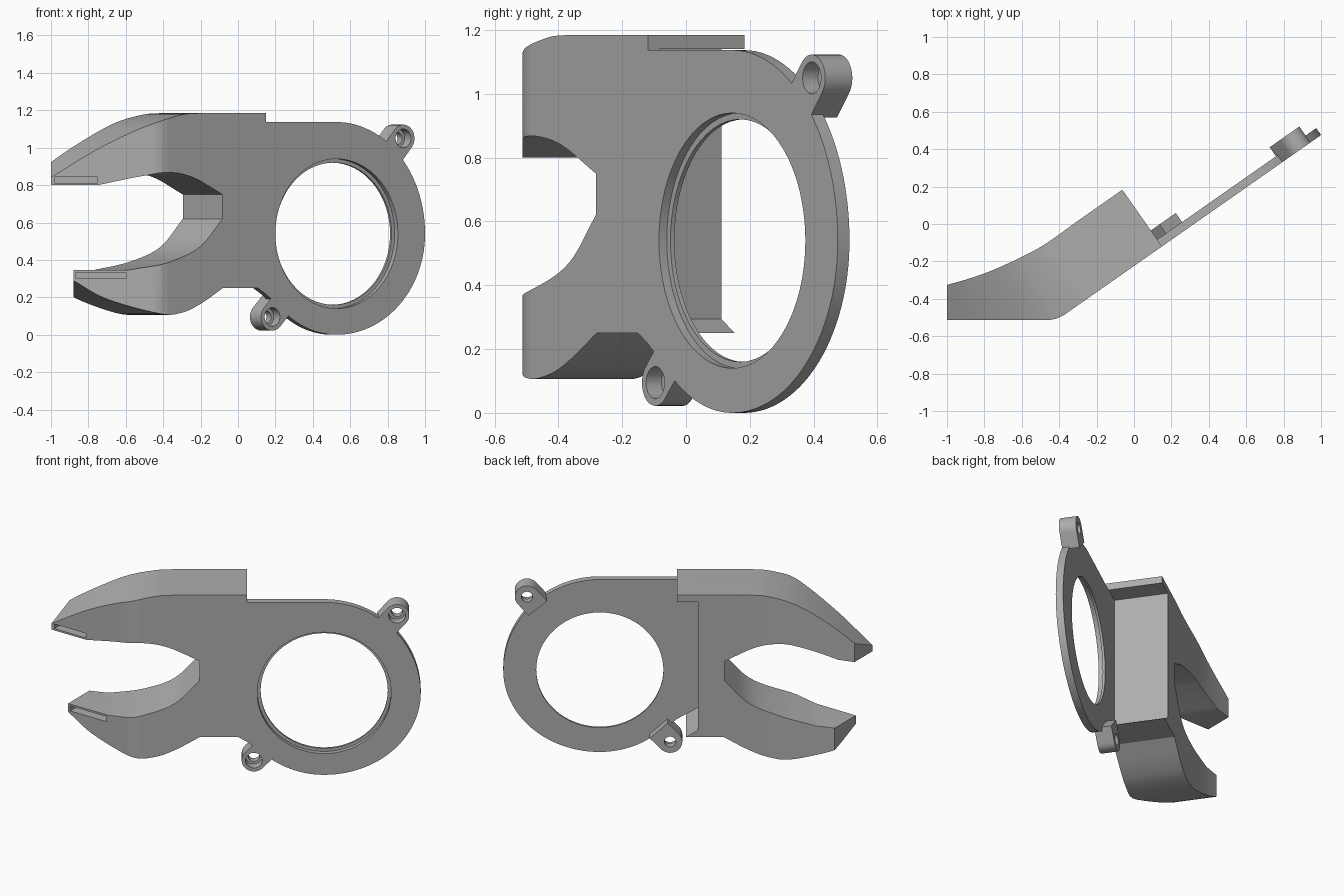
import bpy, bmesh, math
from mathutils import Vector

cube = bpy.data.objects.get("Cube")
if cube:
    bpy.data.objects.remove(cube, do_unlink=True)

grey = bpy.data.materials.new("plain_grey")
grey.use_nodes = True
colour = (0.42, 0.42, 0.42, 1)
grey.diffuse_color = colour
grey.node_tree.nodes["Principled BSDF"].inputs["Base Color"].default_value = colour

C, S = math.cos(math.radians(35)), math.sin(math.radians(35))
FRONT, BACK, WALL = -0.184, 0.186, 0.045   # depth of the plate faces, wall thickness


def slanted(u, z, v):
    """Along the plate, height, depth through the plate."""
    return Vector((u * C - v * S, u * S + v * C, z))


def upright(x, y, z):
    return Vector((x, y, z))


def prism(name, outline, start, end, frame=slanted):
    bm = bmesh.new()
    rings = [[bm.verts.new(frame(p, q, t)) for p, q in outline] for t in (start, end)]
    bm.faces.new(rings[0])
    bm.faces.new(rings[1][::-1])
    n = len(outline)
    for i in range(n):
        j = (i + 1) % n
        bm.faces.new((rings[0][i], rings[1][i], rings[1][j], rings[0][j]))
    bmesh.ops.recalc_face_normals(bm, faces=bm.faces)
    mesh = bpy.data.meshes.new(name)
    bm.to_mesh(mesh)
    bm.free()
    mesh.materials.append(grey)
    obj = bpy.data.objects.new(name, mesh)
    bpy.context.collection.objects.link(obj)
    return obj


def combine(target, tool, operation):
    """Apply a boolean and discard the tool."""
    mod = target.modifiers.new("cut", "BOOLEAN")
    mod.operation, mod.object, mod.solver = operation, tool, "EXACT"
    bpy.context.view_layer.update()
    graph = bpy.context.evaluated_depsgraph_get()
    mesh = bpy.data.meshes.new_from_object(target.evaluated_get(graph))
    target.modifiers.clear()
    target.data = mesh
    bpy.data.objects.remove(tool, do_unlink=True)


def smooth(points, steps=6):
    """Catmull-Rom curve through the points."""
    pts = [Vector(p) for p in points]
    pts = [2 * pts[0] - pts[1]] + pts + [2 * pts[-1] - pts[-2]]
    out = []
    for a, b, c, d in zip(pts, pts[1:], pts[2:], pts[3:]):
        for k in range(steps):
            t = k / steps
            out.append(0.5 * (2 * b + (c - a) * t + (2 * a - 5 * b + 4 * c - d) * t * t
                              + (3 * b - a - 3 * c + d) * t ** 3))
    return [tuple(p) for p in out + [pts[-2]]]


def inset(outline, dist):
    """Move every side of a closed outline inwards."""
    pts = [Vector(p) for p in outline]
    n = len(pts)
    area = sum(pts[i - 1].x * pts[i].y - pts[i].x * pts[i - 1].y for i in range(n))
    turn = 1 if area > 0 else -1
    out = []
    for i in range(n):
        e1 = (pts[i] - pts[i - 1]).normalized()
        e2 = (pts[(i + 1) % n] - pts[i]).normalized()
        n1 = Vector((-e1.y, e1.x)) * turn
        n2 = Vector((-e2.y, e2.x)) * turn
        out.append(tuple(pts[i] + (n1 + n2) * dist / (1 + n1.dot(n2))))
    return out


def arc(u, z, ru, rz, a0, a1, n):
    return [(u + ru * math.cos(math.radians(a0 + (a1 - a0) * i / n)),
             z + rz * math.sin(math.radians(a0 + (a1 - a0) * i / n))) for i in range(n + 1)]


def drill(target, u, z, radius, start, end):
    hole = arc(u, z, radius, radius, 0, 360, 64)[:-1]
    combine(target, prism("drill", hole, start, end), "DIFFERENCE")


# Claw: jaw side profile crossed with the bent plan
top = smooth([(-1.115, 0.84), (-0.897, 1.0), (-0.678, 1.123), (-0.5, 1.175), (-0.373, 1.185)])
upper_mouth = smooth([(-0.907, 0.8), (-0.72, 0.847), (-0.58, 0.868), (-0.42, 0.84), (-0.23, 0.75)])
lower_mouth = smooth([(-0.23, 0.62), (-0.377, 0.47), (-0.57, 0.39), (-0.775, 0.346)])
bottom = smooth([(-1.015, 0.29), (-0.866, 0.19), (-0.63, 0.112), (-0.495, 0.118),
                 (-0.373, 0.165), (-0.226, 0.25)])


def jaw_profile(upper_tip, lower_tip, end):
    return (end + top[::-1][:-1] + upper_tip + upper_mouth
            + lower_mouth + lower_tip + bottom[1:])


def plan(end):
    corners = [slanted(end, 0, v) for v in (FRONT, BACK)]
    bend = [(-1, -0.513), (-0.45, -0.513), (-0.41, -0.505), (-0.375, -0.487)]
    back = smooth([(-1, -0.326), (-0.86, -0.285), (-0.716, -0.23), (-0.5, -0.123), (-0.3, 0.017)])
    return bend + [tuple(c.xy) for c in corners] + back[::-1]


def trim_lower_tip(obj, x):
    box = [(-2, -2), (x, -2), (x, 2), (-2, 2)]
    combine(obj, prism("tip_trim", box, -1, 0.6, upright), "DIFFERENCE")


outer = jaw_profile([(-1.115, 0.84), (-1.115, 0.8)], [(-1.015, 0.345), (-1.015, 0.29)],
                    [(0, 0.25), (0.054, 0.217), (0.054, 1.185)])
claw = prism("claw_shell", outer, -1, 1)
combine(claw, prism("plan", plan(0.054), -1, 2, upright), "INTERSECT")
trim_lower_tip(claw, -0.88)

# Hollow inside, open towards the ring
inner = jaw_profile([(-1.115, 0.8)], [(-1.015, 0.345)], [(0.3, 0.25), (0.3, 1.185)])
cavity = prism("cavity", inset(inner, WALL), -1, 1)
combine(cavity, prism("cavity_plan", inset(plan(0.3), WALL), -1, 2, upright), "INTERSECT")
trim_lower_tip(cavity, -0.84)
combine(claw, cavity, "DIFFERENCE")

# Rear wall stops short of the open end
notch = [(-0.073, 0.295), (-0.073, 1.14), (0.3, 1.14), (0.3, 0.1), (0, 0.1), (0, 0.25)]
combine(claw, prism("notch", notch, FRONT + WALL, 0.5), "DIFFERENCE")

# Shallow slots at the jaw tips
for x0, x1, z0, z1 in ((-0.98, -0.75, 0.812, 0.842), (-0.865, -0.6, 0.3, 0.333)):
    slot = [(x0, -0.6), (x1, -0.6), (x1, -0.45), (x0, -0.45)]
    combine(claw, prism("slot", slot, z0, z1, upright), "DIFFERENCE")

# Ring plate
RU, RZ = 0.515, 0.54
ring_outline = ([(0.054, 0.217), (0.054, 1.137)]
                + arc(RU, RZ, 0.577, 0.597, 90, 0, 28)
                + arc(RU, RZ, 0.577, 0.54, 0, -90, 28)[1:]
                + arc(RU, RZ, 0.54, 0.54, -90, -133, 14)[1:])
ring = prism("ring_plate", ring_outline, FRONT, FRONT + WALL)

# Screw lugs, each pointing at the ring centre
LUGS = ((0.95, 1.05), (0.095, 0.095))
for u, z in LUGS:
    a = math.degrees(math.atan2(RZ - z, RU - u))
    lug = arc(u, z, 0.073, 0.073, a + 90, a + 270, 20)
    reach = Vector((RU - u, RZ - z)).normalized() * 0.1
    lug += [tuple(Vector(lug[-1]) + reach), tuple(Vector(lug[0]) + reach)]
    combine(ring, prism("lug", lug, FRONT, -0.08), "UNION")
for u, z in LUGS:
    drill(ring, u, z, 0.05, -0.4, -0.125)
    drill(ring, u, z, 0.034, -0.4, 0.1)

# Stepped round opening
drill(ring, RU, RZ, 0.4, -0.4, FRONT + 0.03)
drill(ring, RU, RZ, 0.38, -0.4, 0)

for obj in (claw, ring):
    bpy.ops.object.select_all(action="DESELECT")
    obj.select_set(True)
    bpy.context.view_layer.objects.active = obj
    bpy.ops.object.shade_smooth_by_angle(angle=math.radians(25))
